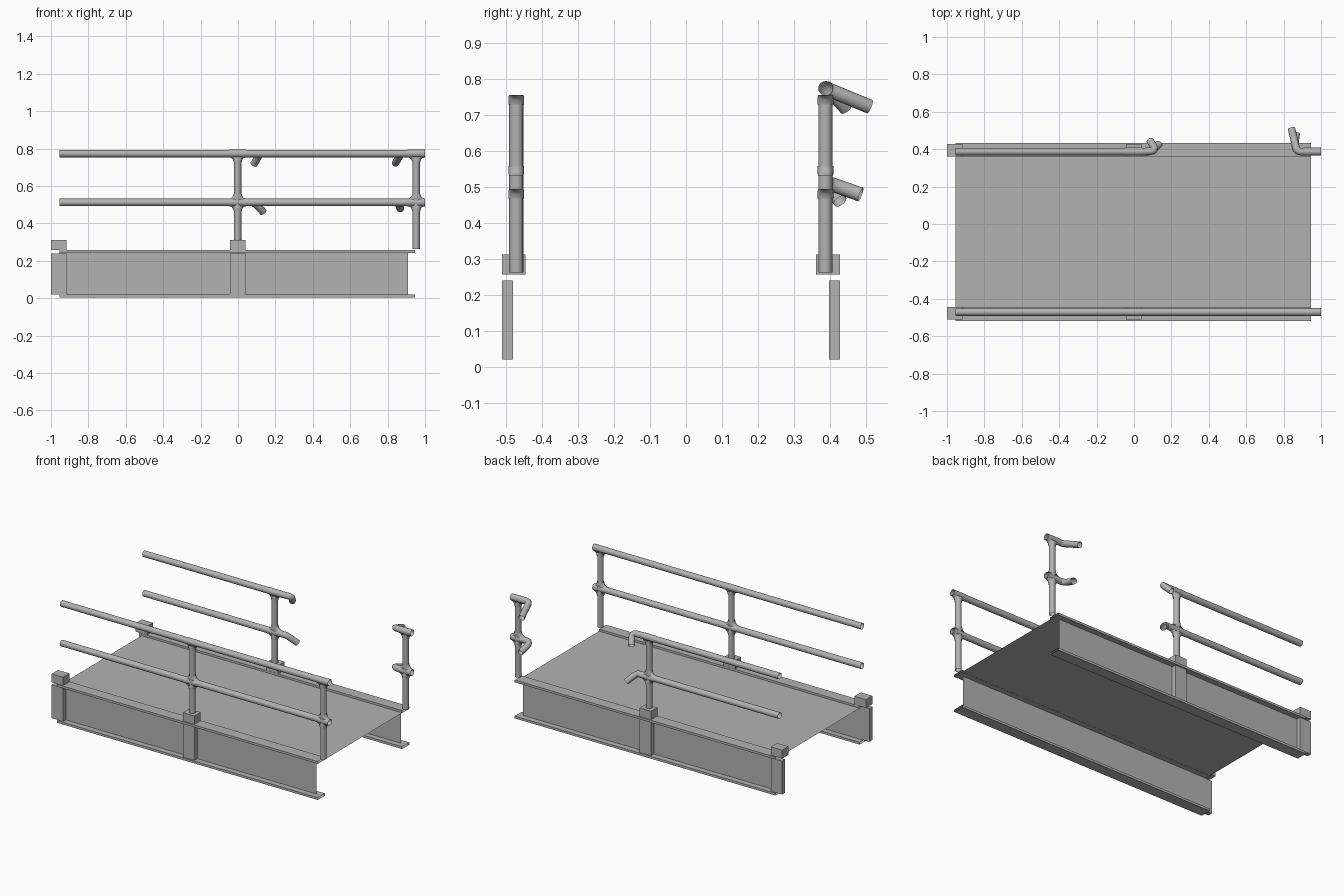
import bpy, bmesh, math

cube = bpy.data.objects.get("Cube")
if cube:
    bpy.data.objects.remove(cube, do_unlink=True)

GREY = (0.45, 0.45, 0.45, 1)
steel = bpy.data.materials.new("grey_steel")
steel.diffuse_color = GREY
steel.use_nodes = True
steel.node_tree.nodes["Principled BSDF"].inputs["Base Color"].default_value = GREY

MID_Y = -0.042                  # mirror plane between the two beams
RAIL_Z = (0.773, 0.512)         # top and middle rail heights
X0, X1 = -0.955, 0.945          # deck ends
POST_X = (-0.002, 0.953)
POST_OFF = 0.429                # post distance from the mirror plane
R = 0.02


def finish(name, bm, smooth=False):
    mesh = bpy.data.meshes.new(name)
    bm.normal_update()
    bm.to_mesh(mesh)
    bm.free()
    mesh.materials.append(steel)
    obj = bpy.data.objects.new(name, mesh)
    bpy.context.collection.objects.link(obj)
    if smooth:
        for p in mesh.polygons:
            p.use_smooth = len(p.vertices) == 4
    return obj


def box(name, x, y, z, open_ends=""):
    """Box from ranges; open_ends drops the faces across that axis."""
    bm = bmesh.new()
    bmesh.ops.create_cube(bm, size=1)
    for v in bm.verts:
        v.co = [(a + b) / 2 + c * (b - a) for (a, b), c in zip((x, y, z), v.co)]
    if open_ends:
        axis = "xyz".index(open_ends)
        bm.normal_update()
        drop = [f for f in bm.faces if abs(f.normal[axis]) > 0.9]
        bmesh.ops.delete(bm, geom=drop, context="FACES")
    return finish(name, bm)


def sheet(name, corners):
    bm = bmesh.new()
    bm.faces.new([bm.verts.new(c) for c in corners])
    return finish(name, bm)


def tube(name, points, radius=R):
    """Open round tube that bends smoothly between the points."""
    curve = bpy.data.curves.new(name, "CURVE")
    curve.dimensions = "3D"
    curve.bevel_depth = radius
    curve.bevel_resolution = 6
    spline = curve.splines.new("NURBS")
    spline.points.add(len(points) - 1)
    for p, co in zip(spline.points, points):
        p.co = (*co, 1)
    spline.order_u = min(3, len(points))
    spline.use_endpoint_u = True
    spline.resolution_u = 6
    curve.materials.append(steel)
    obj = bpy.data.objects.new(name, curve)
    bpy.context.collection.objects.link(obj)


def flare(name, x, y, z, direction):
    """Filleted neck where a post meets a rail, widening along the rail."""
    bm = bmesh.new()
    rings = []
    for dz, rx, ry in ((0.045, 0.022, 0.022), (0.033, 0.025, 0.022),
                       (0.025, 0.032, 0.022), (0.019, 0.046, 0.02)):
        rings.append([bm.verts.new((x + rx * math.cos(a), y + ry * math.sin(a),
                                    z + direction * dz))
                      for a in (math.tau * i / 20 for i in range(20))])
    for low, high in zip(rings, rings[1:]):
        for i in range(20):
            j = (i + 1) % 20
            bm.faces.new((low[i], low[j], high[j], high[i]))
    bmesh.ops.recalc_face_normals(bm, faces=bm.faces)
    finish(name, bm, True)


# Deck sheet between the webs
ya, yb = MID_Y - 0.4385, MID_Y + 0.4385
sheet("deck", [(X0, ya, 0.243), (X1, ya, 0.243), (X1, yb, 0.243), (X0, yb, 0.243)])

for side, s in (("front", -1), ("rear", 1)):
    def span(a, b):
        return sorted((MID_Y + s * a, MID_Y + s * b))

    # Side beam: flanges open at the ends, thin web
    web_y = MID_Y + s * 0.4385
    for level, z in (("bottom", (0.004, 0.019)), ("top", (0.242, 0.257))):
        box(f"{side}_{level}_flange", (X0, X1), span(0.402, 0.476), z, "x")
    sheet(f"{side}_web", [(X0, web_y, 0.019), (0.91, web_y, 0.019),
                          (0.91, web_y, 0.242), (X0, web_y, 0.242)])

    # Stiffeners on the web with post sockets above
    for part, x in (("end", (-1, -0.917)), ("middle", (-0.044, 0.04))):
        box(f"{side}_{part}_stiffener", x, span(0.4385, 0.469), (0.02, 0.24))
        box(f"{side}_{part}_socket", x, span(0.403, 0.469), (0.257, 0.312))

    # Posts and rail fittings
    y = MID_Y + s * POST_OFF
    for part, x in zip(("middle", "right_end"), POST_X):
        tube(f"{side}_{part}_post", [(x, y, 0.262), (x, y, RAIL_Z[0] - 0.018)], 0.0195)
        for level, z in zip(("top", "mid"), RAIL_Z):
            name = f"{side}_{part}_{level}_fitting"
            tube(name, [(x - 0.046, y, z), (x + 0.046, y, z)], 0.0212)
            flare(name + "_neck", x, y, z, -1)
            if level == "mid":
                flare(name + "_collar", x, y, z, 1)

# Front rails run the whole length
yf, yr = MID_Y - POST_OFF, MID_Y + POST_OFF
for level, z in zip(("top", "mid"), RAIL_Z):
    tube(f"front_{level}_rail", [(X0, yf, z), (1, yf, z)])

# Rear rails stop at a gap, with ends bent outward and down
top, mid = RAIL_Z
tube("rear_top_rail", [(X0, yr, top), (0, yr, top), (0.06, yr, top),
                       (0.115, yr + 0.005, top), (0.1, 0.425, 0.74), (0.085, 0.445, 0.717)])
tube("rear_mid_rail", [(X0, yr, mid), (0, yr, mid), (0.06, yr, mid),
                       (0.09, yr, mid), (0.135, 0.428, 0.46)])
tube("rear_top_stub", [(1, yr, top), (0.92, yr, top), (0.87, yr, top),
                       (0.862, 0.43, 0.755), (0.842, 0.51, 0.722)])
tube("rear_mid_stub", [(1, yr, mid), (0.92, yr, mid), (0.87, yr, mid),
                       (0.858, 0.43, 0.498), (0.868, 0.485, 0.478)])
